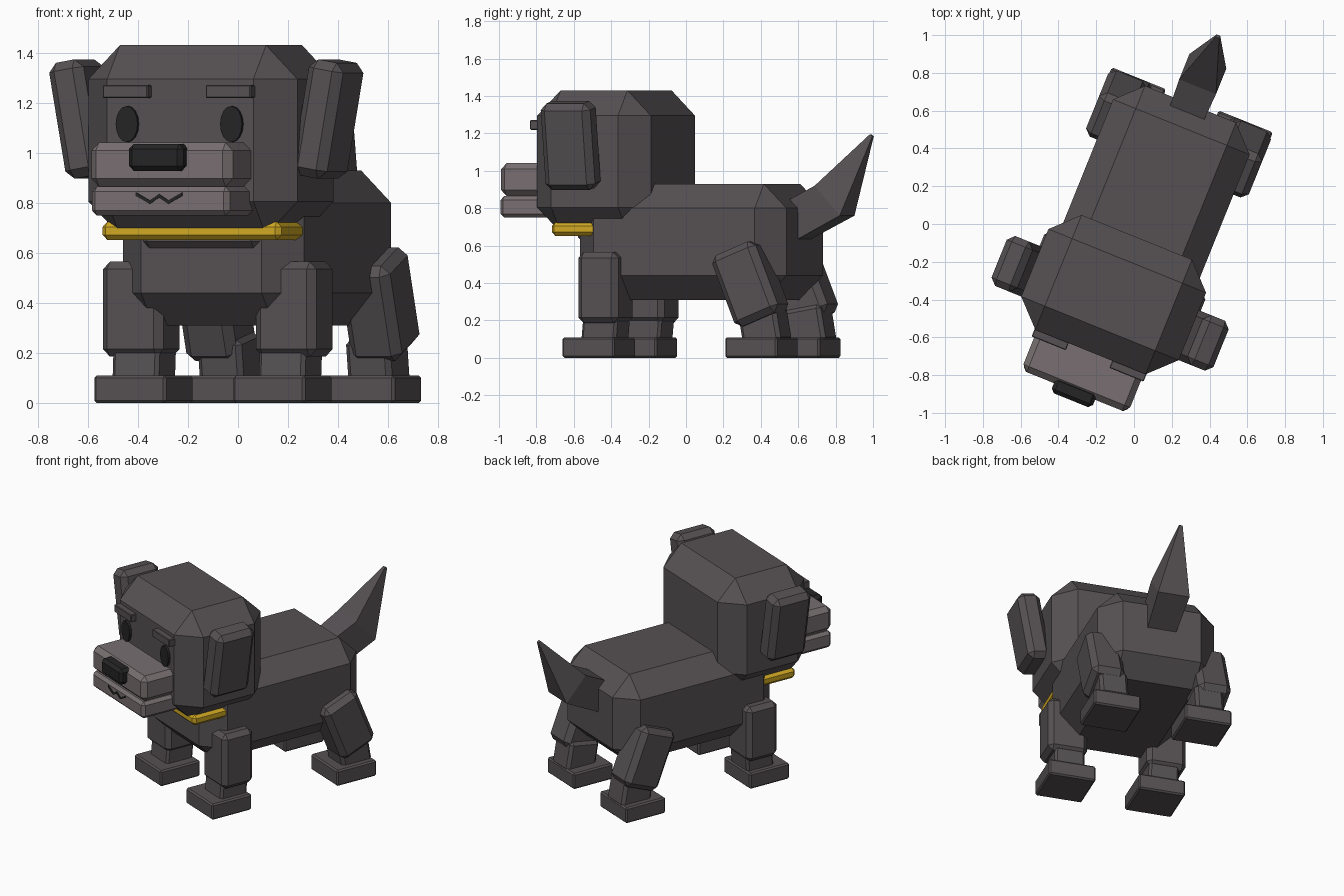
import bpy, bmesh, math
from mathutils import Matrix, Vector

if "Cube" in bpy.data.objects:
    bpy.data.objects.remove(bpy.data.objects["Cube"])

# The dog stands turned on the spot, so every part is placed through one pose matrix
POSE = Matrix.Rotation(math.radians(-22), 4, 'Z') @ Matrix.Translation((0.04, 0, 0))


def material(name, rgb):
    m = bpy.data.materials.new(name)
    m.diffuse_color = (*rgb, 1)
    m.use_nodes = True
    m.node_tree.nodes["Principled BSDF"].inputs["Base Color"].default_value = m.diffuse_color
    return m


FUR = material("dark_grey_fur", (0.093, 0.083, 0.088))
MUZZLE = material("light_grey_fur", (0.188, 0.159, 0.165))
GOLD = material("gold", (0.64, 0.40, 0.017))
BLACK = material("black", (0.018, 0.018, 0.018))


def finish(name, bm, mat, local=Matrix()):
    bmesh.ops.recalc_face_normals(bm, faces=bm.faces)
    bmesh.ops.transform(bm, matrix=POSE @ local, verts=bm.verts)
    me = bpy.data.meshes.new(name)
    bm.to_mesh(me)
    bm.free()
    me.materials.append(mat)
    ob = bpy.data.objects.new(name, me)
    bpy.context.collection.objects.link(ob)
    return ob


def block(name, centre, size, bevel, mat, tilt=0, roll=0):
    """Chamfered box; tilt leans it about x, roll about y (degrees)."""
    bm = bmesh.new()
    bmesh.ops.create_cube(bm, size=1)
    bmesh.ops.scale(bm, vec=size, verts=bm.verts)
    if bevel:
        bmesh.ops.bevel(bm, geom=bm.edges[:], offset=bevel, segments=1,
                        affect='EDGES', profile=0.5)
    local = (Matrix.Translation(centre)
             @ Matrix.Rotation(math.radians(roll), 4, 'Y')
             @ Matrix.Rotation(math.radians(tilt), 4, 'X'))
    return finish(name, bm, mat, local)


def skin_rings(name, rings, mat):
    """Closed surface through rings with equal point counts."""
    bm = bmesh.new()
    rows = [[bm.verts.new(p) for p in ring] for ring in rings]
    n = len(rows[0])
    for a, b in zip(rows, rows[1:]):
        for i in range(n):
            j = (i + 1) % n
            bm.faces.new((a[i], a[j], b[j], b[i]))
    bm.faces.new(rows[0][::-1])
    bm.faces.new(rows[-1])
    return finish(name, bm, mat)


# Torso, neck, head and collar
block("body", (0, 0.105, 0.62), (0.78, 1.19, 0.62), 0.13, FUR)
block("neck", (0, -0.40, 0.69), (0.50, 0.23, 0.14), 0.025, FUR)
block("head", (0, -0.387, 1.05), (0.90, 0.655, 0.76), 0.135, FUR)
block("collar", (0, -0.40, 0.688), (0.77, 0.42, 0.072), 0.02, GOLD)

# Muzzle and nose
block("upper_muzzle", (0, -0.80, 0.953), (0.61, 0.28, 0.175), 0.032, MUZZLE)
block("lower_muzzle", (0, -0.80, 0.807), (0.595, 0.28, 0.115), 0.02, MUZZLE)
block("nose", (0, -0.945, 0.982), (0.235, 0.09, 0.108), 0.02, BLACK)

# Zigzag mouth plate
zigzag = [(-0.10, 0.835), (-0.04, 0.803), (0, 0.828), (0.04, 0.803), (0.10, 0.835)]
skin_rings("mouth", [[(x, y, z + dz) for y, dz in
                      ((-0.945, -0.007), (-0.945, 0.007), (-0.937, 0.007), (-0.937, -0.007))]
                     for x, z in zigzag], BLACK)

# Tail: square section that bends upward to a point
tail = [(0.095, 0.60, 0.82, 0.67, 0.62),
        (0.105, 0.80, 0.92, 0.945, 0.76),
        (0.010, 1.08, 1.195, 1.095, 1.185)]
skin_rings("tail", [[(-h, y1, z1), (h, y1, z1), (h, y2, z2), (-h, y2, z2)]
                    for h, y1, z1, y2, z2 in tail], FUR)

# Paired parts
for s, side in ((-1, "right"), (1, "left")):
    block(side + "_ear", (s * 0.525, -0.437, 1.135), (0.15, 0.285, 0.47), 0.035, FUR,
          roll=s * 10)
    block(side + "_brow", (s * 0.222, -0.73, 1.245), (0.195, 0.05, 0.052), 0.004, FUR)

    # Oval eye
    bm = bmesh.new()
    bmesh.ops.create_cone(bm, cap_ends=True, segments=16, radius1=1, radius2=1, depth=1)
    finish(side + "_eye", bm, BLACK,
           Matrix.Translation((s * 0.225, -0.718, 1.115))
           @ Matrix.Diagonal((0.047, 0.026, 0.072, 1))
           @ Matrix.Rotation(math.pi / 2, 4, 'X'))

    # Front leg
    block(side + "_front_upper_leg", (s * 0.33, -0.315, 0.375), (0.26, 0.23, 0.38), 0.03, FUR)
    block(side + "_front_lower_leg", (s * 0.315, -0.32, 0.15), (0.20, 0.20, 0.14), 0.015, FUR,
          tilt=-5)
    block(side + "_front_foot", (s * 0.30, -0.365, 0.055), (0.31, 0.30, 0.11), 0.010, FUR)

    # Hind leg
    block(side + "_thigh", (s * 0.355, 0.53, 0.395), (0.22, 0.27, 0.41), 0.035, FUR, tilt=22)
    block(side + "_hind_lower_leg", (s * 0.32, 0.60, 0.17), (0.19, 0.22, 0.20), 0.02, FUR,
          tilt=10)
    block(side + "_hind_foot", (s * 0.305, 0.575, 0.055), (0.31, 0.30, 0.11), 0.010, FUR)
